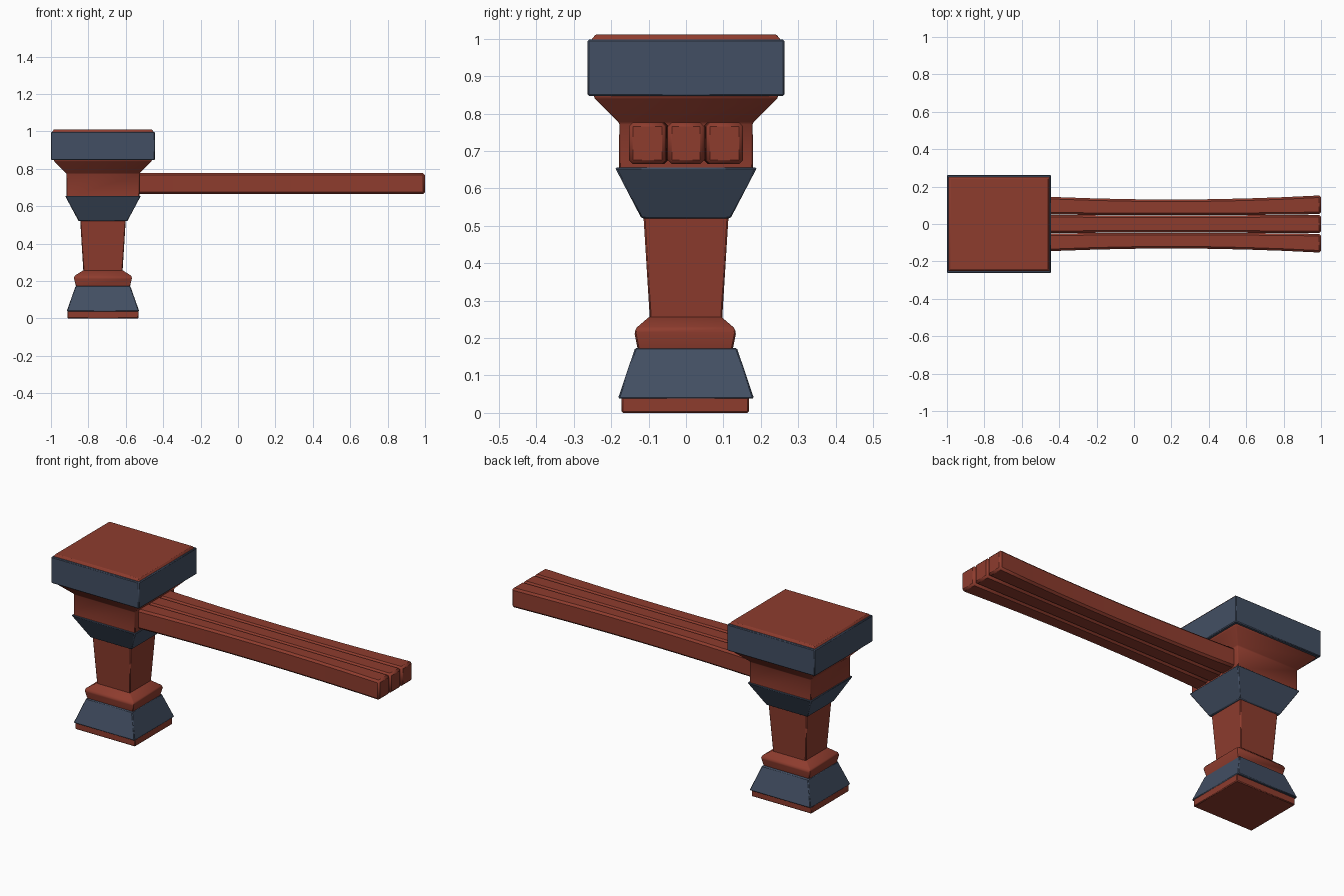
import bpy, bmesh, math

if "Cube" in bpy.data.objects:
    bpy.data.objects.remove(bpy.data.objects["Cube"])

CX = -0.722  # pillar axis

def material(name, rgb):
    m = bpy.data.materials.new(name)
    m.diffuse_color = (*rgb, 1)
    m.use_nodes = True
    m.node_tree.nodes["Principled BSDF"].inputs["Base Color"].default_value = m.diffuse_color
    return m

RED = material("red paint", (0.27, 0.045, 0.027))
BLUE = material("slate blue", (0.055, 0.078, 0.125))

def skin(name, mat, rings, bevel=0.004, angle=30, smooth=50):
    """Join successive four-point rings into a capped, bevelled solid."""
    bm = bmesh.new()
    vs = [[bm.verts.new(p) for p in r] for r in rings]
    for a, b in zip(vs, vs[1:]):
        for i in range(4):
            j = (i + 1) % 4
            bm.faces.new((a[i], a[j], b[j], b[i]))
    bm.faces.new(vs[0][::-1])
    bm.faces.new(vs[-1])
    bmesh.ops.recalc_face_normals(bm, faces=bm.faces)
    me = bpy.data.meshes.new(name)
    bm.to_mesh(me)
    bm.free()
    me.materials.append(mat)
    ob = bpy.data.objects.new(name, me)
    bpy.context.collection.objects.link(ob)
    bpy.ops.object.select_all(action='DESELECT')
    bpy.context.view_layer.objects.active = ob
    ob.select_set(True)
    bpy.ops.object.shade_smooth_by_angle(angle=math.radians(smooth))
    mod = ob.modifiers.new("edge", 'BEVEL')
    mod.width = bevel
    mod.segments = 1
    mod.limit_method = 'ANGLE'
    mod.angle_limit = math.radians(angle)
    return ob

def tier(name, mat, levels, cy=0.0, bevel=0.004):
    """Square stack from (half x, half y, z) levels."""
    return skin(name, mat, [[(CX + sx * hx, cy + sy * hy, z) for sx, sy in
                ((-1, -1), (1, -1), (1, 1), (-1, 1))] for hx, hy, z in levels], bevel)

# Pillar, from the ground up
tier("plinth", RED, [(0.19, 0.17, 0), (0.19, 0.17, 0.05)], -0.002)
tier("base_block", BLUE, [(0.194, 0.182, 0.038), (0.146, 0.136, 0.174)])
tier("collar", RED, [(0.143, 0.126, 0.165), (0.155, 0.136, 0.215),
                     (0.152, 0.130, 0.228), (0.104, 0.095, 0.258)], -0.002)
tier("shaft", RED, [(0.104, 0.096, 0.24), (0.122, 0.114, 0.53)])
tier("flared_band", BLUE, [(0.130, 0.119, 0.52), (0.203, 0.190, 0.656)])
tier("neck", RED, [(0.195, 0.180, 0.64), (0.195, 0.178, 0.775),
                   (0.262, 0.246, 0.842), (0.262, 0.246, 0.86)])
tier("cap_block", BLUE, [(0.278, 0.263, 0.847), (0.278, 0.263, 0.998)])
tier("cap_top", RED, [(0.270, 0.252, 0.99), (0.270, 0.252, 0.999), (0.262, 0.242, 1.011)], 0, 0.002)

# Three rails, outer ones bowed in toward the middle
def rail(name, side):
    rings = []
    for i in range(9):
        x = -0.6 + 1.6 * i / 8
        bow = ((x - 0.2) / 0.8) ** 2
        if side:
            a, b = side * (0.047 + 0.006 * bow), side * (0.131 + 0.022 * bow)
        else:
            a, b = -0.046 - 0.003 * bow, 0.046 + 0.003 * bow
        rings.append([(x, a, 0.665), (x, b, 0.665), (x, b, 0.777), (x, a, 0.777)])
    skin(name, RED, rings, 0.011)

for name, side in (("front_rail", -1), ("middle_rail", 0), ("back_rail", 1)):
    rail(name, side)
